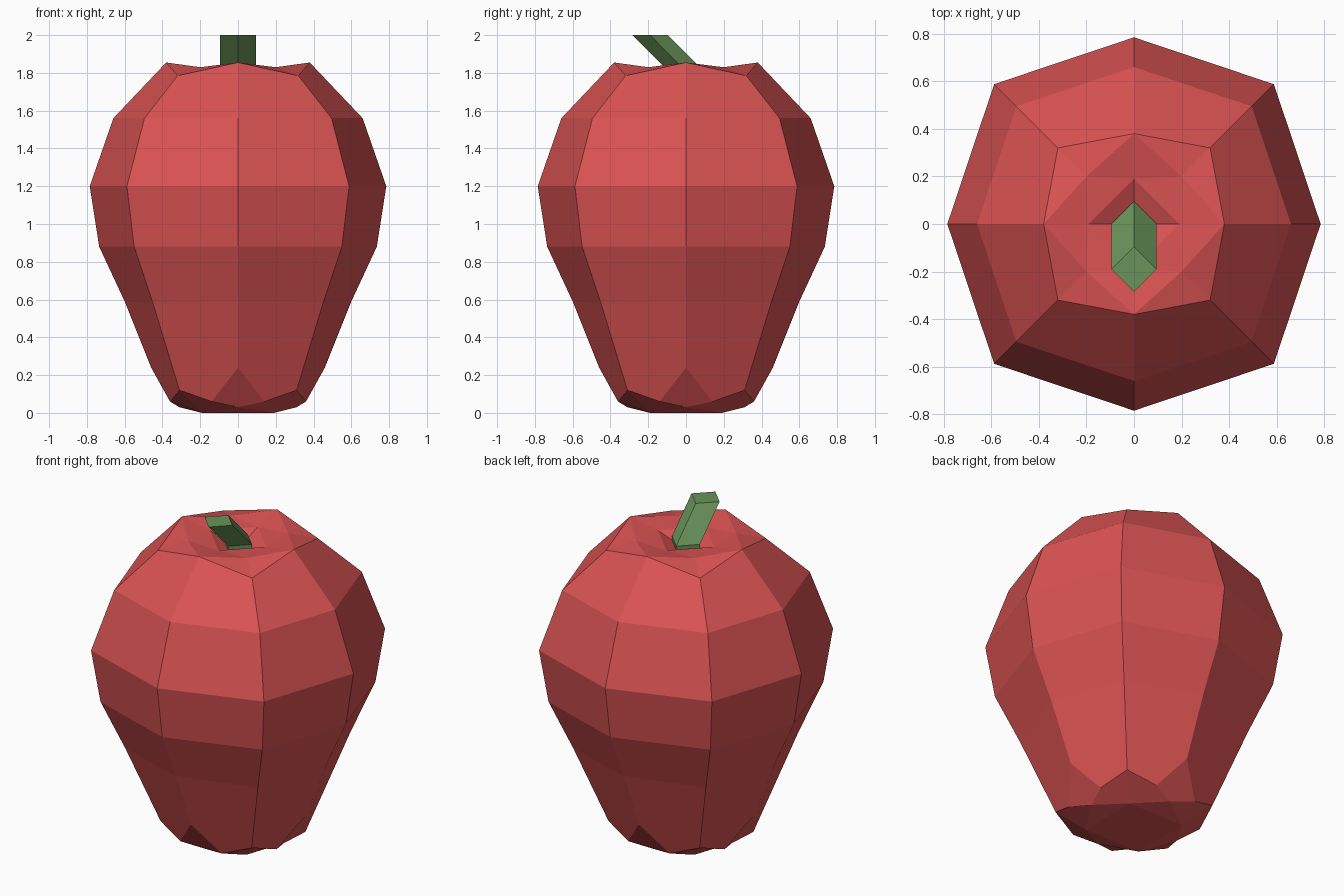
import bpy
import bmesh

if "Cube" in bpy.data.objects:
    bpy.data.objects.remove(bpy.data.objects["Cube"])


def make_object(name, bm, color):
    bmesh.ops.recalc_face_normals(bm, faces=bm.faces)
    mesh = bpy.data.meshes.new(name)
    bm.to_mesh(mesh)
    bm.free()
    mat = bpy.data.materials.new(name + "_colour")
    mat.diffuse_color = color
    mat.use_nodes = True
    mat.node_tree.nodes["Principled BSDF"].inputs["Base Color"].default_value = mat.diffuse_color
    mesh.materials.append(mat)
    obj = bpy.data.objects.new(name, mesh)
    bpy.context.collection.objects.link(obj)
    return obj


def turn(p, k):
    """Rotate a point by k quarter turns about z."""
    x, y, z = p
    for _ in range(k % 4):
        x, y = -y, x
    return (x, y, z)


# Pepper body: four-fold lobed rings (side radius, z, corner offset, z)
RINGS = [(0.46, 0.24, 0.31, 0.12), (0.60, 0.59, 0.45, 0.58),
         (0.735, 0.88, 0.55, 0.88), (0.785, 1.20, 0.588, 1.20),
         (0.66, 1.56, 0.495, 1.56), (0.38, 1.855, 0.32, 1.785)]

bm = bmesh.new()


def quarter(p):
    return [bm.verts.new(turn(p, k)) for k in range(4)]


sides = [quarter((r, 0, z)) for r, z, c, cz in RINGS]
corners = [quarter((c, c, cz)) for r, z, c, cz in RINGS]
notch_l = quarter((0.36, 0.14, 0.06))
notch_r = quarter((0.36, -0.14, 0.06))
notch_in = quarter((0.31, 0, 0.03))
foot = quarter((0.19, 0.19, 0))
rim_in = quarter((0.20, 0.20, 1.83))
dip = quarter((0.19, 0, 1.82))
dip_centre = bm.verts.new((0, 0, 1.75))

for k in range(4):
    n = (k + 1) % 4
    p = k - 1
    # Walls
    for i in range(len(RINGS) - 1):
        s0, s1, c0, c1 = sides[i], sides[i + 1], corners[i], corners[i + 1]
        if i == 0:
            bm.faces.new((s0[k], notch_l[k], c0[k], c1[k], s1[k]))
            bm.faces.new((c0[k], notch_r[n], s0[n], s1[n], c1[k]))
        else:
            bm.faces.new((s0[k], c0[k], c1[k], s1[k]))
            bm.faces.new((c0[k], s0[n], s1[n], c1[k]))
    # Notches and underside lobes
    bm.faces.new((sides[0][k], notch_r[k], notch_in[k], notch_l[k]))
    bm.faces.new((notch_l[k], notch_in[k], foot[k], corners[0][k]))
    bm.faces.new((corners[0][k], foot[k], notch_in[n], notch_r[n]))
    bm.faces.new((notch_in[k], foot[p], foot[k]))
    # Top rim and hollow
    top, cor = sides[-1], corners[-1]
    bm.faces.new((top[k], cor[k], rim_in[k]))
    bm.faces.new((cor[k], top[n], rim_in[k]))
    bm.faces.new((top[k], rim_in[k], dip[k]))
    bm.faces.new((rim_in[k], top[n], dip[n]))
    bm.faces.new((dip[k], rim_in[k], dip[n]))
    bm.faces.new((dip[k], dip[n], dip_centre))
bm.faces.new(foot)
make_object("pepper_body", bm, (0.70, 0.085, 0.085, 1))

# Bent four-sided stem
bm = bmesh.new()
levels = [[bm.verts.new((x, y + off, z)) for x, y, _ in
           (turn((0.095, 0, 0), k) for k in range(4))]
          for off, z in ((0, 1.73), (0, 1.81), (-0.19, 2.0))]
for lo, hi in zip(levels, levels[1:]):
    for k in range(4):
        n = (k + 1) % 4
        bm.faces.new((lo[k], lo[n], hi[n], hi[k]))
bm.faces.new(levels[0])
bm.faces.new(levels[-1])
make_object("stem", bm, (0.14, 0.29, 0.10, 1))
